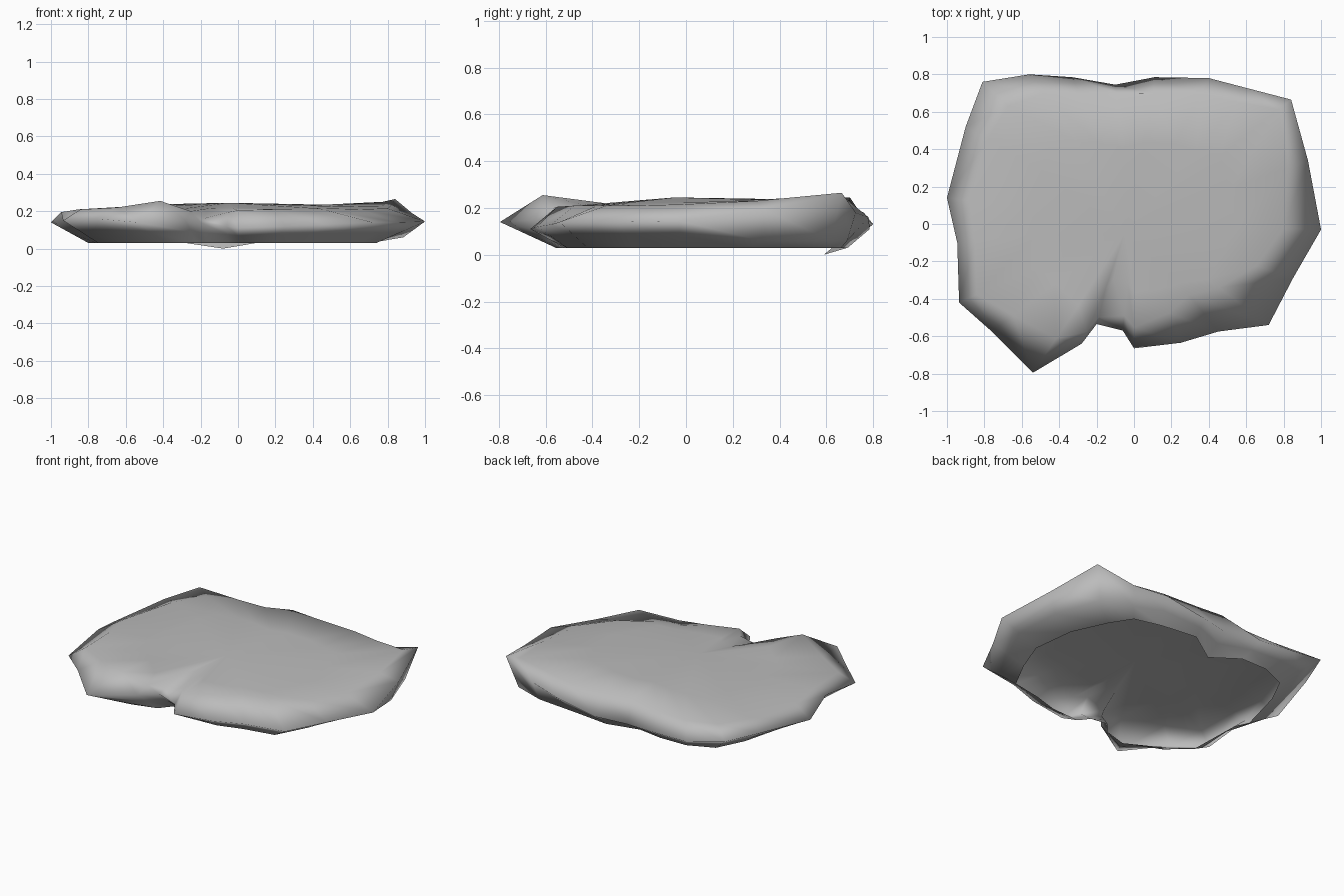
import bpy
import bmesh

default_cube = bpy.data.objects.get("Cube")
if default_cube:
    bpy.data.objects.remove(default_cube, do_unlink=True)

# Widest outline of the slab, seen as x, y, z around the rim
RIM = [
    (-1, .14, .14), (-.9, .52, .17), (-.81, .76, .18), (-.56, .8, .13),
    (-.33, .785, .12), (-.1, .745, .1), (.11, .785, .11), (.4, .78, .16),
    (.61, .725, .18), (.84, .665, .265), (.93, .34, .19), (1, -.03, .145),
    (.85, -.29, .14), (.72, -.54, .14), (.45, -.575, .13), (.25, -.635, .12),
    (0, -.665, .11), (-.06, -.57, .12), (-.2, -.535, .14), (-.28, -.64, .15),
    (-.54, -.795, .14), (-.76, -.575, .16), (-.935, -.42, .15), (-.945, -.1, .195),
]

# Shoulder of the top face: how far in from the rim, and how high
SHOULDER = [
    (.88, .205), (.87, .21), (.83, .21), (.87, .21), (.88, .215), (.94, .245),
    (.89, .235), (.89, .23), (.9, .235), (.92, .25), (.88, .23), (.8, .215),
    (.77, .21), (.63, .21), (.66, .21), (.75, .21), (.83, .205), (.86, .195),
    (.93, .16), (.9, .2), (.77, .255), (.85, .22), (.9, .21), (.9, .21),
]

# How far the open underside is tucked in below each rim point
BASE_INSET = [
    .8, .8, .78, .83, .85, .79, .88, .85, .85, .72, .76, .74,
    .78, .78, .8, .8, .78, .8, .82, .8, .7, .8, .8, .8,
]

# Bulging places of the lower wall, the rest of which runs straight
BULGE = {8: .95, 9: .93, 10: .95}

PLATEAU_INSET = .55
BASE_HEIGHT = .03
NOTCH_INDEX = 5


def make_material(name, colour):
    """Create a plain rough material of one colour."""
    material = bpy.data.materials.new(name)
    material.use_nodes = True
    material.diffuse_color = colour
    shader = material.node_tree.nodes["Principled BSDF"]
    shader.inputs["Base Color"].default_value = colour
    shader.inputs["Roughness"].default_value = .9
    return material


def add_ring(mesh, points):
    """Add one closed ring of vertices."""
    return [mesh.verts.new(point) for point in points]


def join_rings(mesh, lower, upper):
    """Skin two rings of equal length with a band of faces."""
    count = len(lower)
    for here in range(count):
        after = (here + 1) % count
        mesh.faces.new((lower[here], lower[after], upper[after], upper[here]))


def inset_point(point, inset, height):
    """Pull a rim point towards the middle and set its height."""
    return (point[0] * inset, point[1] * inset, height)


def wall_point(index):
    """Place the lower wall between base and rim, or on a bulge."""
    point = RIM[index]
    straight = (1 + BASE_INSET[index]) / 2
    if index in BULGE:
        return inset_point(point, BULGE[index], BASE_HEIGHT * 2)
    return inset_point(point, straight, (BASE_HEIGHT + point[2]) / 2)


# Stack the rings from the open underside up to the plateau
mesh = bmesh.new()
base = add_ring(mesh, [inset_point(p, inset, BASE_HEIGHT)
                       for p, inset in zip(RIM, BASE_INSET)])
base[NOTCH_INDEX].co.z = 0  # lower lip at the back notch
wall = add_ring(mesh, [wall_point(index) for index in range(len(RIM))])
rim = add_ring(mesh, RIM)
shoulder = add_ring(mesh, [inset_point(p, inset, height)
                           for p, (inset, height) in zip(RIM, SHOULDER)])
plateau = add_ring(mesh, [inset_point(p, PLATEAU_INSET, .225 + p[1] * .015)
                          for p in RIM])
rings = (base, wall, rim, shoulder, plateau)
for lower, upper in zip(rings, rings[1:]):
    join_rings(mesh, lower, upper)

# Close the plateau with a fan that rises to a low crown
crown = mesh.verts.new((-.05, -.05, .245))
for index, vertex in enumerate(plateau):
    mesh.faces.new((vertex, plateau[(index + 1) % len(plateau)], crown))

# Turn every face outward
bmesh.ops.recalc_face_normals(mesh, faces=mesh.faces[:])
if crown.link_faces[0].normal.z < 0:
    bmesh.ops.reverse_faces(mesh, faces=mesh.faces[:])
for face in mesh.faces:
    face.smooth = True

# Flat rock object
rock_data = bpy.data.meshes.new("flat_rock")
mesh.to_mesh(rock_data)
mesh.free()
rock_data.materials.append(make_material("stone grey", (.5, .5, .5, 1)))
rock = bpy.data.objects.new("flat_rock", rock_data)
bpy.context.collection.objects.link(rock)
